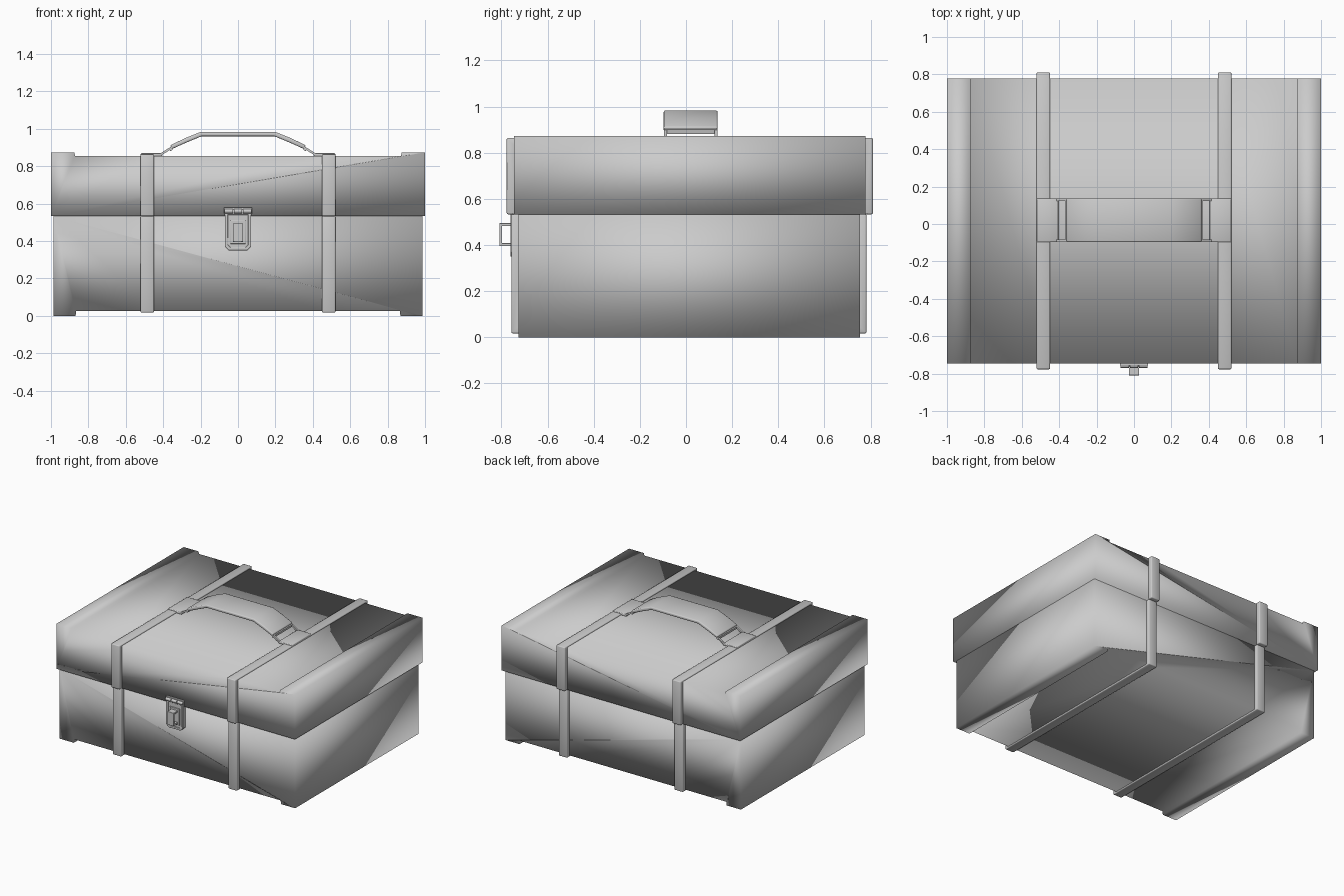
import bpy, bmesh, math

if "Cube" in bpy.data.objects:
    bpy.data.objects.remove(bpy.data.objects["Cube"])


def prism(name, pts, axis, a, b, bevel=0.0, angle=35):
    """Extrude a closed 2D profile along 'x' (pts = y,z) or 'y' (pts = x,z)."""
    bm = bmesh.new()
    place = (lambda p, t: (t, p[0], p[1])) if axis == 'x' else (lambda p, t: (p[0], t, p[1]))
    face = bm.faces.new([bm.verts.new(place(p, a)) for p in pts])
    ext = bmesh.ops.extrude_face_region(bm, geom=[face])
    vec = (b - a, 0, 0) if axis == 'x' else (0, b - a, 0)
    bmesh.ops.translate(bm, vec=vec, verts=[v for v in ext['geom'] if isinstance(v, bmesh.types.BMVert)])
    bmesh.ops.recalc_face_normals(bm, faces=bm.faces)
    me = bpy.data.meshes.new(name)
    bm.to_mesh(me)
    bm.free()
    ob = bpy.data.objects.new(name, me)
    bpy.context.collection.objects.link(ob)
    if bevel:
        m = ob.modifiers.new("bevel", 'BEVEL')
        m.width, m.segments, m.limit_method = bevel, 2, 'ANGLE'
    bpy.ops.object.select_all(action='DESELECT')
    ob.select_set(True)
    bpy.context.view_layer.objects.active = ob
    bpy.ops.object.shade_smooth_by_angle(angle=math.radians(angle))
    return ob


def rect(x0, x1, z0, z1):
    return [(x0, z0), (x1, z0), (x1, z1), (x0, z1)]


def mirrored(half):
    return half + [(-x, z) for x, z in reversed(half)]


# Case body and lid: softly shaded, end bands standing proud of the panels
body = [(0.987, 0.533), (0.987, 0.0), (0.868, 0.0), (0.866, 0.027), (0.45, 0.027)]
prism("case_body", mirrored(body), 'y', -0.726, 0.753, angle=180)
lid = [(1.0, 0.533), (1.0, 0.873), (0.875, 0.873), (0.871, 0.855), (0.45, 0.855)]
prism("case_lid", mirrored(lid), 'y', -0.746, 0.778, angle=180)


# U-shaped straps wrapped around the lid and the body
def u_strap(y0, y1, z_open, z_end, t):
    s = t if z_end < z_open else -t
    return [(y0, z_open), (y0, z_end), (y1, z_end), (y1, z_open),
            (y1 - t, z_open), (y1 - t, z_end + s), (y0 + t, z_end + s), (y0 + t, z_open)]


for side, x in (("left", -0.485), ("right", 0.485)):
    prism(side + "_lid_strap", u_strap(-0.777, 0.81, 0.533, 0.864, 0.05), 'x', x - 0.036, x + 0.036, 0.006, 95)
    prism(side + "_body_strap", u_strap(-0.757, 0.782, 0.533, 0.017, 0.05), 'x', x - 0.036, x + 0.036, 0.006, 95)

# Arched carrying grip
outer = [(0.362, 0.912), (0.28, 0.951), (0.2, 0.983)]
inner = [(0.355, 0.891), (0.275, 0.927), (0.195, 0.96)]
grip = outer + [(-x, z) for x, z in reversed(outer)] + [(-x, z) for x, z in inner] + inner[::-1]
prism("handle_grip", grip, 'y', -0.097, 0.137, 0.007, 95)

# Handle tabs on the lid and the open metal links joining them to the grip
for side, s in (("left", -1), ("right", 1)):
    tab = [(s * 0.405, 0.853), (s * 0.52, 0.853), (s * 0.52, 0.87), (s * 0.405, 0.87)]
    prism(side + "_handle_tab", tab, 'y', -0.097, 0.137, 0.005, 95)
    link = [(s * 0.415, 0.855), (s * 0.415, 0.869), (s * 0.352, 0.908), (s * 0.352, 0.894)]
    for end, y in (("front", -0.096), ("back", 0.123)):
        prism(f"{side}_{end}_handle_link", link, 'y', y, y + 0.013)
    bar = [(s * 0.35, 0.887), (s * 0.362, 0.881), (s * 0.366, 0.9), (s * 0.354, 0.905)]
    prism(side + "_handle_crossbar", bar, 'y', -0.096, 0.136)


# Latch plate with clipped lower corners
def shield(w, z0, z1, c):
    return [(-w, z1), (-w, z0 + c), (-w + c, z0), (w - c, z0), (w, z0 + c), (w, z1)]


prism("latch_plate", shield(0.07, 0.35, 0.545, 0.02), 'y', -0.753, -0.72, 0.003)

# Raised rim and boss on the plate
rim_out, rim_in = shield(0.07, 0.35, 0.545, 0.02), shield(0.054, 0.366, 0.545, 0.014)
prism("latch_rim", rim_out + rim_in[::-1], 'y', -0.761, -0.75, 0.002)
prism("latch_boss", rect(-0.04, 0.04, 0.385, 0.51), 'y', -0.761, -0.75, 0.002)

# Looped latch pull
pull = [(-0.755, 0.395), (-0.809, 0.395), (-0.809, 0.495), (-0.755, 0.495),
        (-0.755, 0.482), (-0.797, 0.482), (-0.797, 0.408), (-0.755, 0.408)]
prism("latch_pull", pull, 'x', -0.027, 0.027, 0.002)

# Latch hinge: leaf on the lid with a row of barrel knuckles
prism("latch_leaf", rect(-0.076, 0.076, 0.54, 0.58), 'y', -0.757, -0.74, 0.003)
barrel = [(-0.757 + 0.012 * math.cos(k * math.pi / 6), 0.56 + 0.012 * math.sin(k * math.pi / 6)) for k in range(12)]
for i in range(3):
    x = -0.05 + 0.05 * i
    prism(f"latch_knuckle_{i + 1}", barrel, 'x', x - 0.022, x + 0.022)
